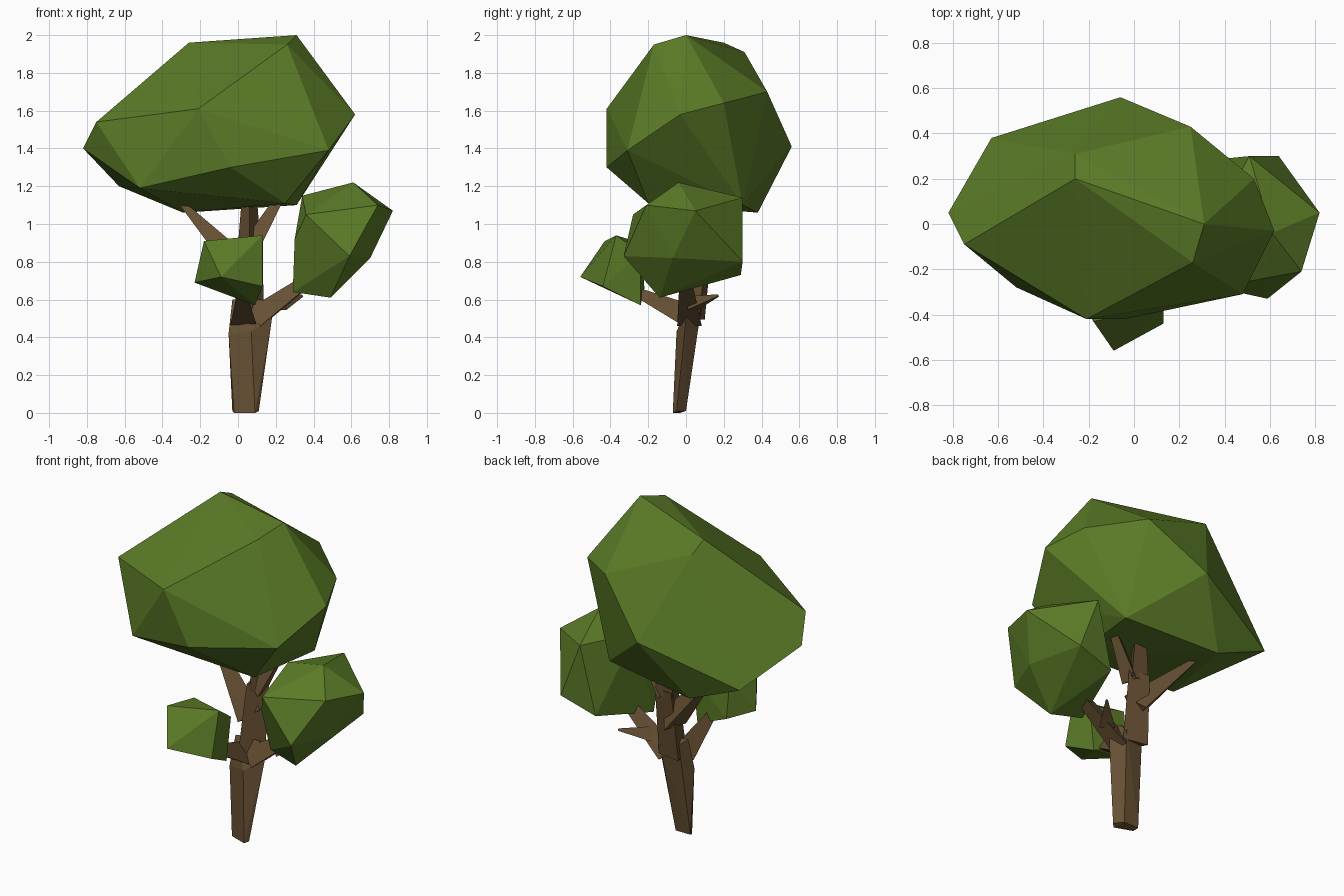
import bpy, bmesh


def material(name, rgb):
    m = bpy.data.materials.new(name)
    m.diffuse_color = (*rgb, 1)
    return m


LEAF = material("leaf green", (0.105, 0.2, 0.02))
BARK = material("bark brown", (0.135, 0.08, 0.033))


def hull(name, points, mat):
    """Flat-faced solid wrapped around a few corner points."""
    bm = bmesh.new()
    for p in points:
        bm.verts.new(p)
    res = bmesh.ops.convex_hull(bm, input=bm.verts)
    loose = {g for g in res["geom_interior"] + res["geom_unused"]
             if isinstance(g, bmesh.types.BMVert)}
    bmesh.ops.delete(bm, geom=list(loose), context='VERTS')
    bmesh.ops.recalc_face_normals(bm, faces=bm.faces)
    me = bpy.data.meshes.new(name)
    bm.to_mesh(me)
    bm.free()
    me.materials.append(mat)
    ob = bpy.data.objects.new(name, me)
    bpy.context.collection.objects.link(ob)
    return ob


# Large top crown
hull("main_crown", [
    (-0.82, 0.05, 1.40), (-0.75, -0.09, 1.54), (-0.21, -0.42, 1.61),
    (-0.26, 0.20, 1.96), (0.31, 0.0, 2.0), (0.26, -0.17, 1.95),
    (0.62, -0.03, 1.58), (0.48, -0.31, 1.39), (-0.52, -0.28, 1.19),
    (-0.04, -0.42, 1.30), (0.25, -0.20, 1.11), (-0.06, 0.56, 1.41),
    (-0.63, 0.38, 1.20), (0.25, 0.43, 1.70), (-0.26, 0.31, 1.91),
    (0.53, 0.20, 1.64), (-0.29, 0.38, 1.06), (0.31, 0.30, 1.10)], LEAF)

# Medium clump on the right
hull("right_clump", [
    (0.82, 0.05, 1.07), (0.74, -0.21, 1.10), (0.61, -0.04, 1.22),
    (0.59, -0.33, 0.83), (0.70, -0.07, 0.82), (0.49, -0.14, 0.61),
    (0.64, 0.30, 0.80), (0.51, 0.30, 1.14), (0.29, -0.10, 0.64),
    (0.30, -0.20, 0.92), (0.36, -0.28, 1.05), (0.34, 0.0, 1.15),
    (0.41, 0.29, 0.73)], LEAF)

# Small clump at the front
hull("front_clump", [
    (-0.09, -0.56, 0.72), (-0.18, -0.43, 0.91), (0.13, -0.37, 0.94),
    (0.13, -0.44, 0.67), (0.09, -0.24, 0.57), (-0.23, -0.35, 0.69),
    (-0.13, -0.24, 0.90), (0.12, -0.24, 0.85), (-0.12, -0.22, 0.66)], LEAF)

# Trunk, leaning back and widening upwards
hull("trunk", [
    (-0.03, 0.0, 0.01), (-0.02, -0.03, 0.0), (0.09, -0.07, 0.0),
    (0.11, -0.05, 0.01), (0.07, 0.0, 0.01),
    (-0.05, -0.01, 0.42), (0.07, -0.05, 0.43), (0.18, 0.0, 0.50),
    (0.12, 0.08, 0.55), (0.0, 0.07, 0.58), (-0.03, 0.02, 0.60),
    (0.13, 0.03, 0.60)], BARK)


def branch(name, start, end, r0, r1):
    """Tapered branch between two points, three-sided."""
    from mathutils import Vector
    a, b = Vector(start), Vector(end)
    q = (b - a).to_track_quat('Z', 'Y')
    tri = [Vector((0, 1, 0)), Vector((-0.87, -0.5, 0)), Vector((0.87, -0.5, 0))]
    hull(name, [c + q @ (t * r) for c, r in ((a, r0), (b, r1)) for t in tri], BARK)


# Upper stem and the limbs that carry the leaves
branch("upper_stem", (0.05, 0.04, 0.50), (0.06, 0.09, 0.92), 0.09, 0.075)
branch("left_limb", (0.05, 0.07, 0.72), (-0.31, 0.18, 1.12), 0.09, 0.015)
branch("middle_limb", (0.06, 0.09, 0.88), (0.06, 0.11, 1.15), 0.07, 0.045)
branch("upper_right_limb", (0.08, 0.08, 0.88), (0.24, 0.10, 1.16), 0.06, 0.025)
branch("right_limb", (0.10, 0.02, 0.49), (0.38, 0.0, 0.70), 0.075, 0.04)
branch("right_twig", (0.22, 0.03, 0.57), (0.34, 0.17, 0.62), 0.05, 0.008)
branch("front_limb", (0.03, 0.0, 0.50), (0.02, -0.28, 0.64), 0.08, 0.03)
